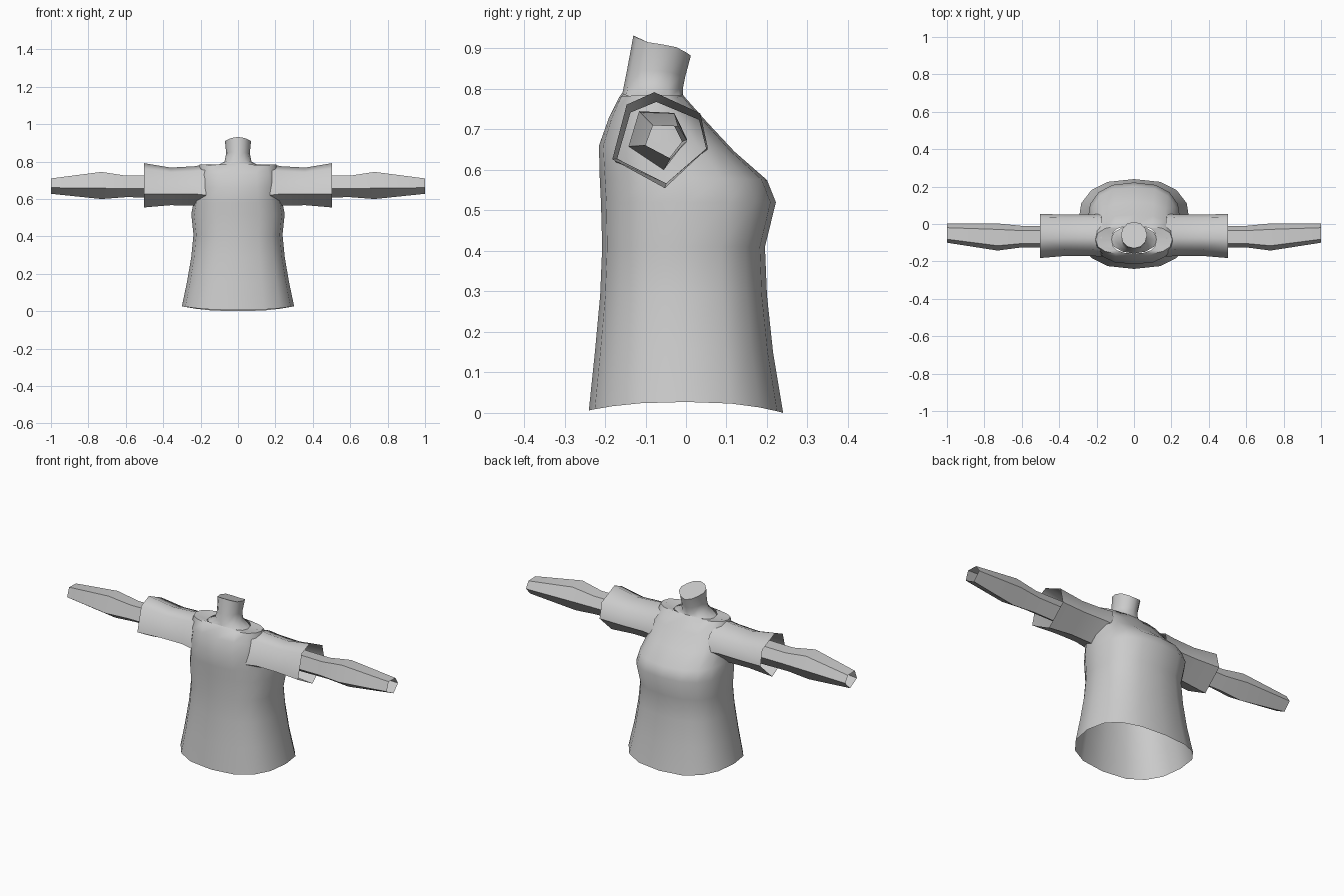
import bpy, bmesh, math

if "Cube" in bpy.data.objects:
    bpy.data.objects.remove(bpy.data.objects["Cube"])

cloth = bpy.data.materials.new("light grey")
cloth.diffuse_color = (0.6, 0.6, 0.6, 1)
cloth.use_nodes = True
cloth.node_tree.nodes["Principled BSDF"].inputs["Base Color"].default_value = cloth.diffuse_color


def loft(name, rings, cap_end=False):
    """Skin a list of equal-sized rings of points into one smooth tube."""
    bm = bmesh.new()
    loops = [[bm.verts.new(p) for p in ring] for ring in rings]
    for a, b in zip(loops, loops[1:]):
        n = len(a)
        for i in range(n):
            j = (i + 1) % n
            bm.faces.new((a[i], a[j], b[j], b[i]))
    if cap_end:
        bm.faces.new(loops[-1])
    bmesh.ops.recalc_face_normals(bm, faces=bm.faces)
    mesh = bpy.data.meshes.new(name)
    bm.to_mesh(mesh)
    bm.free()
    mesh.materials.append(cloth)
    obj = bpy.data.objects.new(name, mesh)
    bpy.context.collection.objects.link(obj)
    bpy.ops.object.select_all(action='DESELECT')
    obj.select_set(True)
    bpy.context.view_layer.objects.active = obj
    bpy.ops.object.shade_smooth_by_angle(angle=math.radians(55))
    return obj


def oval(half_width, y0, y1, z_front, z_side, z_back, power, sides):
    """Rounded-box ring; its height may differ at front, side and back."""
    pts = []
    for i in range(sides):
        t = 2 * math.pi * i / sides
        c, s = math.cos(t), math.sin(t)
        cx = math.copysign(abs(c) ** (2 / power), c)
        sy = math.copysign(abs(s) ** (2 / power), s)
        z_end = z_back if s > 0 else z_front
        pts.append((half_width * cx, (y0 + y1) / 2 + (y1 - y0) / 2 * sy,
                    z_side + (z_end - z_side) * s * s))
    return pts


# Torso: open flared hem, full upper back, flat shoulders
torso = [(.30, -.24, .24, .006, .027, .0),
         (.272, -.225, .215, .15, .16, .15),
         (.25, -.212, .20, .29, .29, .29),
         (.238, -.207, .195, .41, .41, .41),
         (.25, -.21, .222, .52, .52, .52),
         (.238, -.213, .20, .58, .58, .575),
         (.222, -.215, .12, .66, .66, .645),
         (.218, -.19, .05, .73, .73, .72),
         (.205, -.165, -.005, .78, .785, .782),
         (.12, -.158, -.008, .79, .775, .787)]
loft("torso", [oval(*r, 2.5, 16) for r in torso])

# Neck: slanted six-sided tube
neck = [(.125, -.158, -.008, .785, .772, .785),
        (.072, -.153, -.008, .81, .80, .80),
        (.063, -.145, -.002, .85, .845, .83),
        (.07, -.13, .012, .932, .91, .882)]
loft("neck", [oval(*r, 2, 12) for r in neck], True)


def limb_rings(profile, stations, side):
    """Fit a unit (0..1) profile into the y and z limits at each x station."""
    return [[(side * x, y0 + (y1 - y0) * u, z0 + (z1 - z0) * v) for u, v in profile]
            for x, y0, y1, z0, z1 in stations]


sleeve_profile = [(.15, .87), (.44, 1), (.92, .78), (1, .42), (.55, 0), (0, .3)]
arm_profile = [(.18, 1), (.78, .97), (1, .52), (.6, 0), (0, .4)]

sleeve = [(.17, -.175, .055, .55, .785), (.235, -.17, .05, .565, .775),
          (.36, -.17, .05, .567, .768), (.503, -.182, .054, .555, .792)]
arm = [(.2, -.125, -.01, .605, .73), (.6, -.125, -.01, .61, .725),
       (.73, -.142, .003, .60, .745), (1.0, -.10, .003, .628, .71)]

# Open-ended sleeves and arms, mirrored left and right
for side, label in ((1, "right"), (-1, "left")):
    loft(label + "_sleeve", limb_rings(sleeve_profile, sleeve, side))
    loft(label + "_arm", limb_rings(arm_profile, arm, side))
